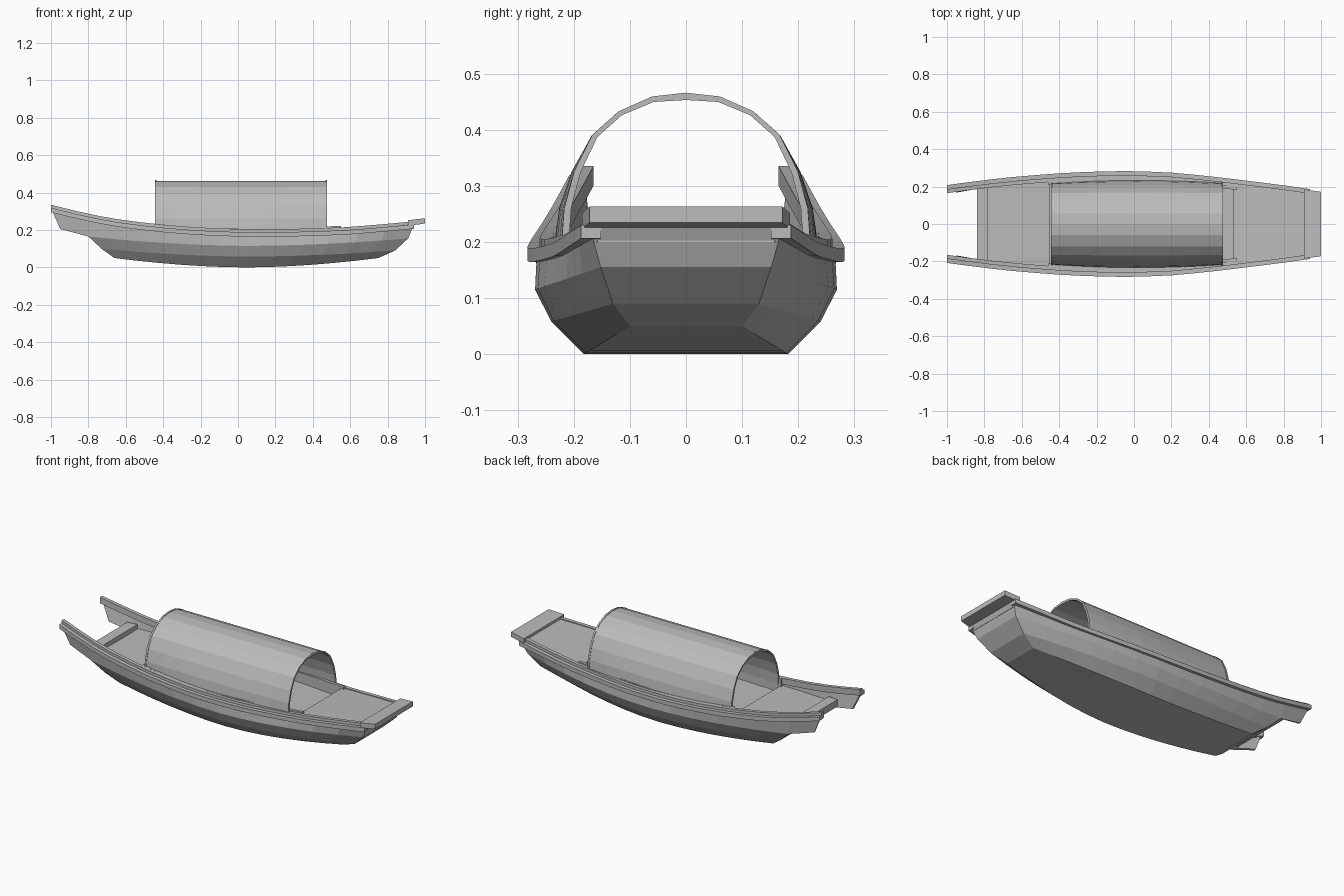
import bpy, bmesh

cube = bpy.data.objects.get("Cube")
if cube:
    bpy.data.objects.remove(cube, do_unlink=True)

grey = bpy.data.materials.new("plain_grey")
grey.use_nodes = True
grey.diffuse_color = (0.5, 0.5, 0.5, 1)
grey.node_tree.nodes["Principled BSDF"].inputs["Base Color"].default_value = (0.5, 0.5, 0.5, 1)


def interp(table, x):
    for (xa, va), (xb, vb) in zip(table, table[1:]):
        if x <= xb:
            return va + (vb - va) * (x - xa) / (xb - xa)
    return table[-1][1]


# Height and half width of the gunwale along the boat
SHEER = [(-1, .335), (-.8, .285), (-.6, .25), (-.4, .228), (-.2, .212), (0, .205),
         (.2, .204), (.4, .208), (.6, .216), (.8, .233), (1, .252)]
BEAM = [(-1, .208), (-.8, .235), (-.6, .256), (-.4, .271), (-.2, .281), (0, .283),
        (.2, .275), (.4, .256), (.6, .232), (.8, .207), (1, .178)]


def sheer(x):
    return interp(SHEER, x)


def beam(x):
    return interp(BEAM, x)


def stations(a, b, n):
    return [a + (b - a) * i / n for i in range(n + 1)]


def make(name, bm):
    bmesh.ops.recalc_face_normals(bm, faces=bm.faces)
    mesh = bpy.data.meshes.new(name)
    bm.to_mesh(mesh)
    bm.free()
    mesh.materials.append(grey)
    ob = bpy.data.objects.new(name, mesh)
    bpy.context.collection.objects.link(ob)
    return ob


def bar(name, xs, section):
    """Loft a closed (y, z) section along x and cap both ends."""
    bm = bmesh.new()
    rings = [[bm.verts.new((x, y, z)) for y, z in section(x)] for x in xs]
    n = len(rings[0])
    for a, b in zip(rings, rings[1:]):
        for i in range(n):
            j = (i + 1) % n
            bm.faces.new((a[i], a[j], b[j], b[i]))
    bm.faces.new(rings[0])
    bm.faces.new(rings[-1])
    return make(name, bm)


def rect(y0, y1, z0, z1):
    return [(y0, z0), (y1, z0), (y1, z1), (y0, z1)]


# Hull: rows as (stern, middle, bow) for x range, half width and height
ROWS = [((-.66, .75), (.145, .182, .10), (.05, 0, .05)),
        ((-.73, .84), (.175, .24, .13), (.10, .058, .09)),
        ((-.80, .91), (.205, .269, .152), (.165, .115, .155))]
COUNT = 12


def hull_point(row, t):
    if row == 3:
        x = -.82 + (t + 1) / 2 * 1.76
        return x, beam(x) - .015, sheer(x) - .02
    (xa, xb), w, h = ROWS[row]
    end = 0 if t < 0 else 2
    k = abs(t) ** 1.8
    return (xa + (t + 1) / 2 * (xb - xa), w[1] + (w[end] - w[1]) * k,
            h[1] + (h[end] - h[1]) * k)


bm = bmesh.new()
sides = {}
for s in (1, -1):
    grid = []
    for row in range(4):
        pts = [hull_point(row, t) for t in stations(-1, 1, COUNT)]
        grid.append([bm.verts.new((x, s * y, z)) for x, y, z in pts])
    for lo, hi in zip(grid, grid[1:]):
        for i in range(COUNT):
            bm.faces.new((lo[i], lo[i + 1], hi[i + 1], hi[i]))
    # stern wing running past the transom
    low = bm.verts.new((-.95, s * .18, .205))
    top = bm.verts.new((-1, s * .193, .315))
    bm.faces.new((grid[2][0], grid[3][0], top, low))
    sides[s] = grid
p, q = sides[1], sides[-1]
for i in range(COUNT):
    bm.faces.new((p[0][i], p[0][i + 1], q[0][i + 1], q[0][i]))
for row in range(3):
    ends = (0, COUNT) if row < 2 else (COUNT,)
    for i in ends:
        bm.faces.new((p[row][i], p[row + 1][i], q[row + 1][i], q[row][i]))
hull = make("hull", bm)
shell = hull.modifiers.new("thickness", "SOLIDIFY")
shell.thickness = .012
shell.offset = -1

# Rails and cabin side boards on both sides
for s, side in ((1, "left"), (-1, "right")):
    bar("rub_rail_" + side, stations(-1, .94, 16), lambda x: rect(
        s * (beam(x) - .035), s * beam(x), sheer(x) - .04, sheer(x) - .016))
    bar("gunwale_" + side, stations(-1, .93, 16), lambda x: rect(
        s * (beam(x) - .043), s * (beam(x) - .022), sheer(x) - .035, sheer(x)))
    bar("side_board_" + side, stations(-.46, .55, 10), lambda x: rect(
        s * (beam(x) - .056), s * (beam(x) - .04), .15, max(sheer(x), .205 + .03 * x)))


# Decks and cabin floor
def deck(z_at, inset, depth):
    def section(x):
        w = beam(x) - inset
        return rect(-w, w, z_at(x) - depth, z_at(x))
    return section


bar("bow_deck", stations(.53, .93, 4), deck(lambda x: .207 + .08 * (x - .53), .03, .04))
bar("stern_deck", stations(-.80, -.45, 4), deck(lambda x: .188 - .03 * (x + .45), .035, .03))
bar("cabin_floor", stations(-.46, .54, 6), deck(lambda x: .155, .04, .015))

# End planks
bar("stern_plank", [-.84, -.78], deck(lambda x: .225, .043, .04))
bar("bow_plank", [.91, 1], lambda x: rect(
    -beam(x) + .006, beam(x) - .006, .222 + .14 * (x - .91), .252 + .12 * (x - .91)))

# Arched canopy, slightly narrower at its ends
ARCH = [(.236, .19), (.226, .26), (.204, .325), (.168, .39), (.12, .431), (.06, .457)]


def arch(grow, inner):
    def section(x):
        def curve(offset):
            half = []
            for y, z in ARCH:
                low = 1 - (z - .19) / .27
                squeeze = 1 - .07 * low * abs((x - .015) / .46) ** 2
                f = y / .236
                half.append((y * squeeze + offset * f, z + offset * (1 - f)))
            return half + [(0, .463 + offset)] + [(-y, z) for y, z in reversed(half)]
        return curve(grow) + curve(-inner)[::-1]
    return section


bar("canopy", stations(-.44, .472, 8), arch(0, .007))
bar("canopy_rim_stern", [-.445, -.435], arch(.003, .01))
bar("canopy_rim_bow", [.467, .477], arch(.003, .01))
